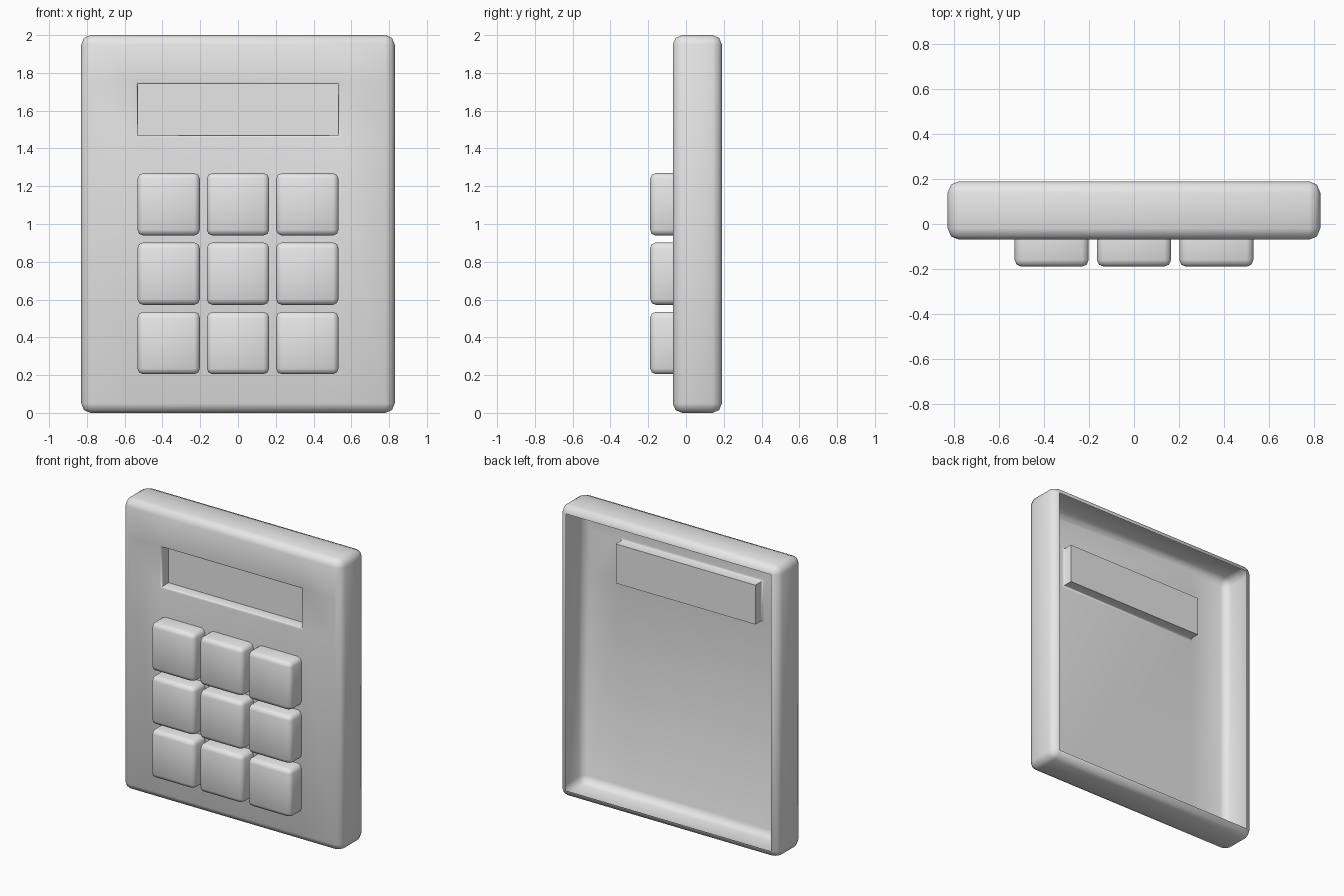
import bpy
import bmesh
import math
from mathutils import Matrix, Vector

cube = bpy.data.objects.get("Cube")
if cube:
    bpy.data.objects.remove(cube, do_unlink=True)

GREY = (0.8, 0.8, 0.8, 1.0)
mat = bpy.data.materials.new("plain_grey")
mat.use_nodes = True
mat.diffuse_color = GREY
mat.node_tree.nodes["Principled BSDF"].inputs["Base Color"].default_value = GREY


def box(low, high):
    """Return a bmesh box between two corners."""
    low, high = Vector(low), Vector(high)
    bm = bmesh.new()
    place = Matrix.Translation((low + high) / 2) @ Matrix.Diagonal((*(high - low), 1))
    bmesh.ops.create_cube(bm, size=1, matrix=place)
    return bm


def round_edges(bm, edges, width, segments=2):
    bmesh.ops.bevel(bm, geom=edges, offset=width, segments=segments,
                    profile=0.5, affect='EDGES')


def open_back(bm):
    """Remove the face that looks straight back."""
    bm.normal_update()
    back = max(bm.faces, key=lambda f: f.calc_center_median().y)
    bmesh.ops.delete(bm, geom=[back], context='FACES')


def finish(bm, name):
    mesh = bpy.data.meshes.new(name)
    bm.to_mesh(mesh)
    bm.free()
    mesh.materials.append(mat)
    obj = bpy.data.objects.new(name, mesh)
    bpy.context.collection.objects.link(obj)
    bpy.ops.object.select_all(action='DESELECT')
    obj.select_set(True)
    bpy.context.view_layer.objects.active = obj
    bpy.ops.object.shade_smooth_by_angle(angle=math.radians(60))
    return obj


# Casing: a rounded thin shell, open at the back
FRONT, BACK = -0.07, 0.19
bm = box((-0.83, FRONT, 0), (0.83, BACK, 2))
round_edges(bm, bm.edges[:], 0.05)
open_back(bm)

# Display window: cut its outline into the front and push it inwards
left, right, bottom, top = -0.53, 0.53, 1.47, 1.74
for point, normal in (((left, 0, 0), (1, 0, 0)), ((right, 0, 0), (1, 0, 0)),
                      ((0, 0, bottom), (0, 0, 1)), ((0, 0, top), (0, 0, 1))):
    faces = [f for f in bm.faces if all(abs(v.co.y - FRONT) < 1e-4 for v in f.verts)]
    geom = set(faces)
    for f in faces:
        geom.update(f.edges, f.verts)
    bmesh.ops.bisect_plane(bm, geom=list(geom), plane_co=point, plane_no=normal)

middle = Vector((0, FRONT, (bottom + top) / 2))
panel = min(bm.faces, key=lambda f: (f.calc_center_median() - middle).length)
rim = list(panel.edges)
pushed = bmesh.ops.extrude_discrete_faces(bm, faces=[panel])["faces"][0]
bmesh.ops.translate(bm, verts=pushed.verts, vec=(0, 0.075, 0))
rim = [e for e in bm.edges
       if all(abs(v.co.y - FRONT) < 1e-4 and abs(v.co.x) < right + 1e-3
              and bottom - 1e-3 < v.co.z < top + 1e-3 for v in e.verts)]
round_edges(bm, rim, 0.012)
finish(bm, "casing")

# Keys: a three by three grid of rounded blocks
SIZE, STEP = 0.33, 0.367
for row in range(3):
    for col in range(3):
        x, z = (col - 1) * STEP, 0.37 + row * STEP
        h = SIZE / 2
        bm = box((x - h, -0.19, z - h), (x + h, FRONT, z + h))
        edges = [e for e in bm.edges if min(v.co.y for v in e.verts) < FRONT - 0.01]
        round_edges(bm, edges, 0.03)
        open_back(bm)
        finish(bm, f"key_row{row + 1}_column{col + 1}")
